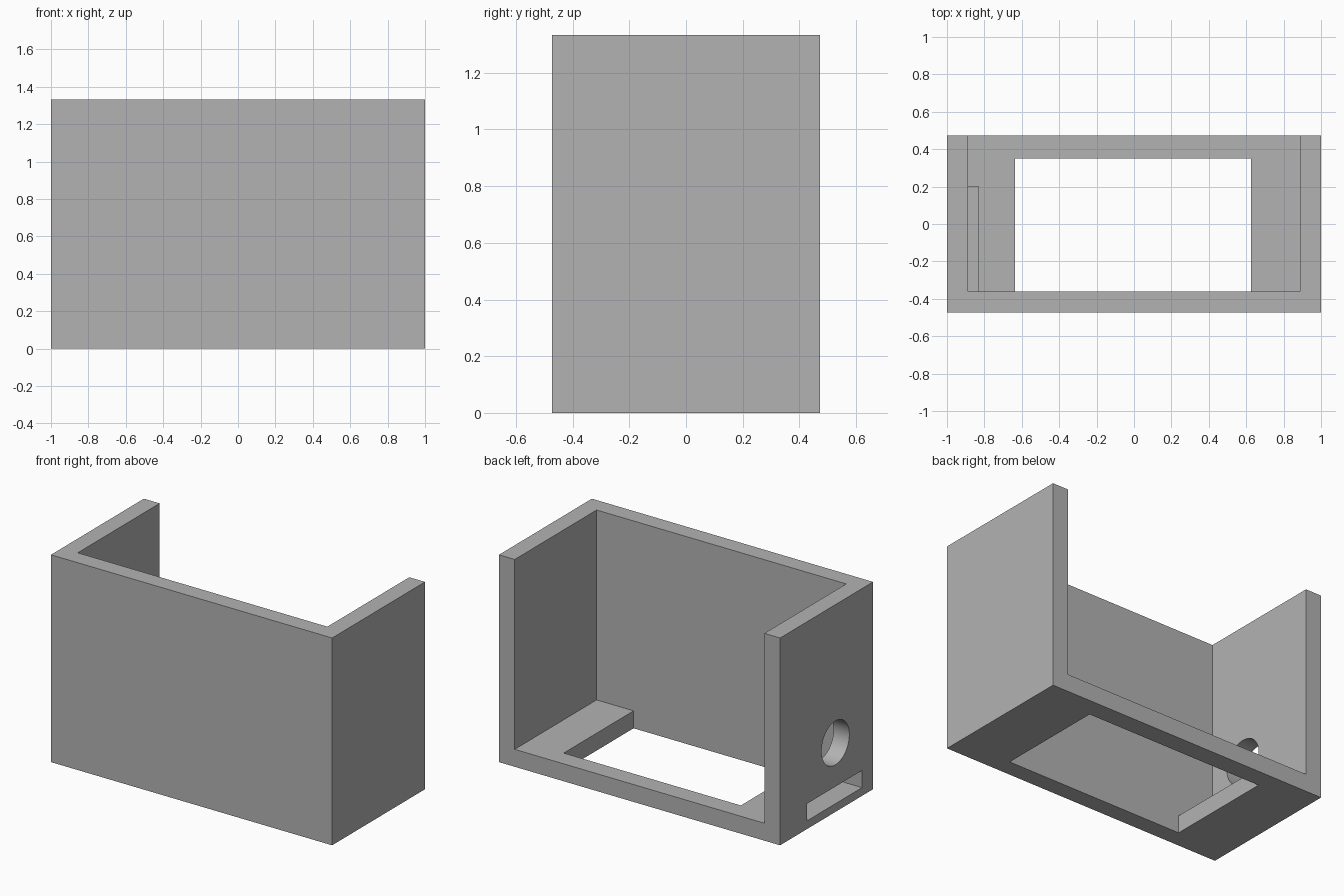
import bpy
from math import pi

if "Cube" in bpy.data.objects:
    bpy.data.objects.remove(bpy.data.objects["Cube"], do_unlink=True)

# Overall sizes
HALF_X, HALF_Y, HEIGHT = 1.0, 0.472, 1.333
WALL = 0.112
INNER_X, INNER_FRONT = HALF_X - WALL, -HALF_Y + WALL
OVER = 0.2  # how far cutters reach past open sides

grey = bpy.data.materials.new("plain grey")
grey.use_nodes = True
grey.diffuse_color = (0.45, 0.45, 0.45, 1)
grey.node_tree.nodes["Principled BSDF"].inputs["Base Color"].default_value = grey.diffuse_color


def box(name, low, high):
    """Box spanning two opposite corners."""
    bpy.ops.mesh.primitive_cube_add(size=1, location=[(a + b) / 2 for a, b in zip(low, high)])
    obj = bpy.context.object
    obj.name = name
    obj.scale = [b - a for a, b in zip(low, high)]
    bpy.ops.object.transform_apply(location=True, rotation=True, scale=True)
    return obj


def cut(target, cutter):
    """Subtract the cutter from the target and discard it."""
    cutter.hide_render = True
    mod = target.modifiers.new(cutter.name, "BOOLEAN")
    mod.operation, mod.solver, mod.object = "DIFFERENCE", "EXACT", cutter
    bpy.ops.object.select_all(action="DESELECT")
    target.select_set(True)
    bpy.context.view_layer.objects.active = target
    bpy.ops.object.modifier_apply(modifier=mod.name)
    bpy.data.objects.remove(cutter, do_unlink=True)


# Solid block that becomes the housing
housing = box("housing", (-HALF_X, -HALF_Y, 0), (HALF_X, HALF_Y, HEIGHT))
housing.data.materials.append(grey)

# Main cavity, open at the top and back
cut(housing, box("cavity", (-INNER_X, INNER_FRONT, WALL),
                 (INNER_X, HALF_Y + OVER, HEIGHT + OVER)))

# Rectangular window through the floor
cut(housing, box("floor_window", (-0.635, INNER_FRONT, -OVER), (0.625, 0.35, WALL + OVER)))

# Low slot through the right wall, recessed into the floor
cut(housing, box("side_slot", (-HALF_X - OVER, INNER_FRONT, 0.053), (-0.832, 0.2, 0.163)))

# Round hole through the right wall
bpy.ops.mesh.primitive_cylinder_add(vertices=64, radius=0.141, depth=0.4,
                                    location=(-HALF_X, -0.09, 0.444), rotation=(0, pi / 2, 0))
bpy.context.object.name = "side_hole"
cut(housing, bpy.context.object)

bpy.ops.object.shade_smooth_by_angle(angle=pi / 6)
